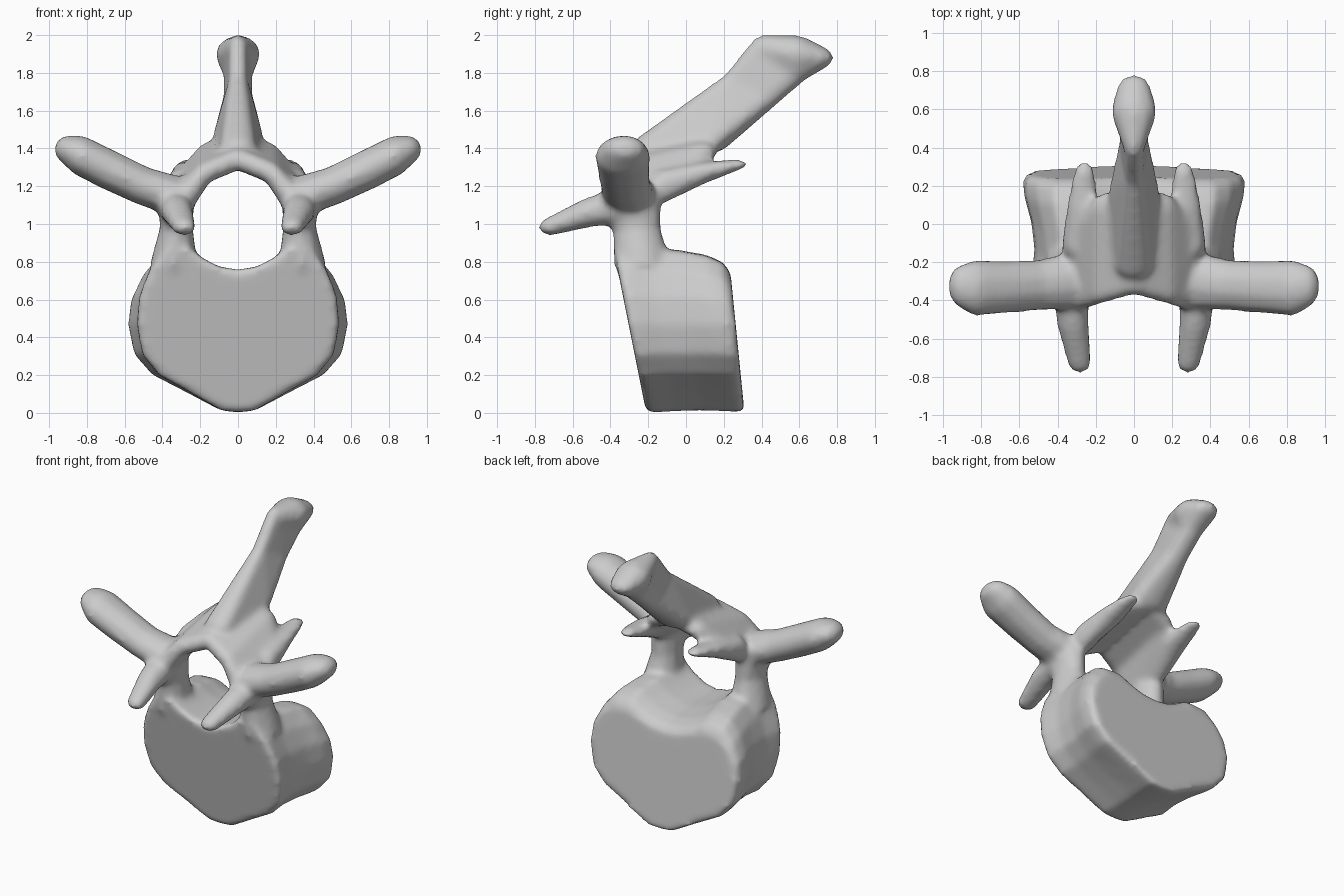
import bpy, bmesh
from mathutils import Vector

cube = bpy.data.objects.get("Cube")
if cube:
    bpy.data.objects.remove(cube, do_unlink=True)

bone = bpy.data.materials.new("bone grey")
bone.use_nodes = True
COLOUR = (0.6, 0.6, 0.6, 1)
bone.diffuse_color = COLOUR
bone.node_tree.nodes["Principled BSDF"].inputs["Base Color"].default_value = COLOUR

ball = bmesh.new()
bmesh.ops.create_icosphere(ball, subdivisions=2, radius=1)
BALL = [v.co.copy() for v in ball.verts]
ball.free()

bm = bmesh.new()


def hull(blobs, side=1):
    """Convex skin around ellipsoids given as (centre, radii)."""
    part = bmesh.new()
    for c, r in blobs:
        for p in BALL:
            part.verts.new((side * (c[0] + p.x * r[0]), c[1] + p.y * r[1], c[2] + p.z * r[2]))
    res = bmesh.ops.convex_hull(part, input=part.verts[:])
    loose = {g for g in res["geom_interior"] + res["geom_unused"] if isinstance(g, bmesh.types.BMVert)}
    bmesh.ops.delete(part, geom=list(loose), context="VERTS")
    bmesh.ops.recalc_face_normals(part, faces=part.faces[:])
    add(part)


def add(part):
    tmp = bpy.data.meshes.new("part")
    part.to_mesh(tmp)
    part.free()
    bm.from_mesh(tmp)
    bpy.data.meshes.remove(tmp)


def limb(blobs):
    """Chain of hulls, on both sides."""
    for side in (1, -1):
        for a, b in zip(blobs, blobs[1:]):
            hull([a, b], side)


# vertebral body: heart-shaped profile lofted from front to back on a slant
half = [(0, .76), (.1, .775), (.19, .82), (.27, .88), (.4, .87), (.48, .76), (.535, .62),
        (.55, .47), (.52, .31), (.43, .2), (.25, .1), (.09, .01), (0, 0)]
outline = half + [(-x, z) for x, z in half[-2:0:-1]]
body = bmesh.new()
rings = []
for t, sx, sz, drop in [(0, .95, .97, 0), (.04, .98, 1, 0), (.3, .95, .98, 0), (.55, .98, .97, 0),
                        (.8, 1.05, .98, .03), (.94, 1.06, .99, .07), (1, 1.02, .98, .12)]:
    ring = []
    for x, z in outline:
        z = .42 + (z - .42) * sz
        z -= drop * max(0, (z - .5) / .35)
        y = (1 - t) * (-.21 - .2 * z) + t * (.31 - .1 * z)
        ring.append(body.verts.new((x * sx, y, z)))
    rings.append(ring)
n = len(outline)
for a, b in zip(rings, rings[1:]):
    for i in range(n):
        j = (i + 1) % n
        body.faces.new((a[i], a[j], b[j], b[i]))
body.faces.new(rings[0])
body.faces.new(rings[-1])
bmesh.ops.triangulate(body, faces=body.faces[:])
bmesh.ops.recalc_face_normals(body, faces=body.faces[:])
add(body)

# pedicles
limb([((.34, -.23, .78), (.13, .15, .1)), ((.325, -.26, .97), (.09, .13, .1)),
      ((.33, -.29, 1.13), (.1, .16, .1))])
# transverse processes
limb([((.34, -.3, 1.15), (.12, .15, .11)), ((.5, -.32, 1.2), (.1, .135, .105)),
      ((.68, -.33, 1.285), (.1, .14, .11)), ((.83, -.335, 1.36), (.09, .15, .11)),
      ((.9, -.325, 1.395), (.075, .115, .075))])
# front facets
limb([((.33, -.33, 1.1), (.1, .12, .1)), ((.32, -.52, 1.06), (.085, .07, .08)),
      ((.285, -.72, .985), (.065, .065, .048))])
# rear facets
limb([((.31, -.12, 1.2), (.07, .07, .09)), ((.27, .08, 1.27), (.085, .07, .06)),
      ((.26, .26, 1.315), (.06, .07, .028))])

# laminae roofing the canal
ridge, ridge_back = ((0, -.3, 1.345), (.06, .07, .06)), ((0, .12, 1.44), (.06, .07, .06))
bend, bend_back = ((.18, -.35, 1.27), (.05, .07, .06)), ((.17, .08, 1.37), (.05, .08, .06))
root, root_back = ((.3, -.37, 1.12), (.07, .09, .08)), ((.29, -.05, 1.22), (.06, .07, .07))
for side in (1, -1):
    hull([ridge, ridge_back, bend, bend_back], side)
    hull([bend, bend_back, root, root_back], side)

# spinous process: broad base, narrow neck, swollen tip
base_top = ((0, .24, 1.755), (.05, .05, .05))
base_low = ((0, .16, 1.46), (.14, .08, .08))
neck_low = ((0, .42, 1.67), (.08, .07, .07))
hull([((0, -.22, 1.4), (.1, .07, .07)), base_top, base_low])
hull([base_top, base_low, neck_low])
hull([base_top, neck_low, ((0, .4, 1.94), (.05, .06, .06)), ((0, .56, 1.79), (.08, .07, .07))])
hull([((0, .4, 1.93), (.055, .06, .07)), ((0, .59, 1.9), (.122, .1, .1)),
      ((0, .56, 1.8), (.08, .07, .07)), ((0, .69, 1.88), (.095, .095, .065))])

mesh = bpy.data.meshes.new("vertebra")
bm.to_mesh(mesh)
bm.free()
mesh.materials.append(bone)
vertebra = bpy.data.objects.new("vertebra", mesh)
bpy.context.collection.objects.link(vertebra)

# fuse the parts into one smooth bone
remesh = vertebra.modifiers.new("fuse", "REMESH")
remesh.mode = "VOXEL"
remesh.voxel_size = 0.02
remesh.use_smooth_shade = True
smooth = vertebra.modifiers.new("soften", "SMOOTH")
smooth.factor = 0.5
smooth.iterations = 8
